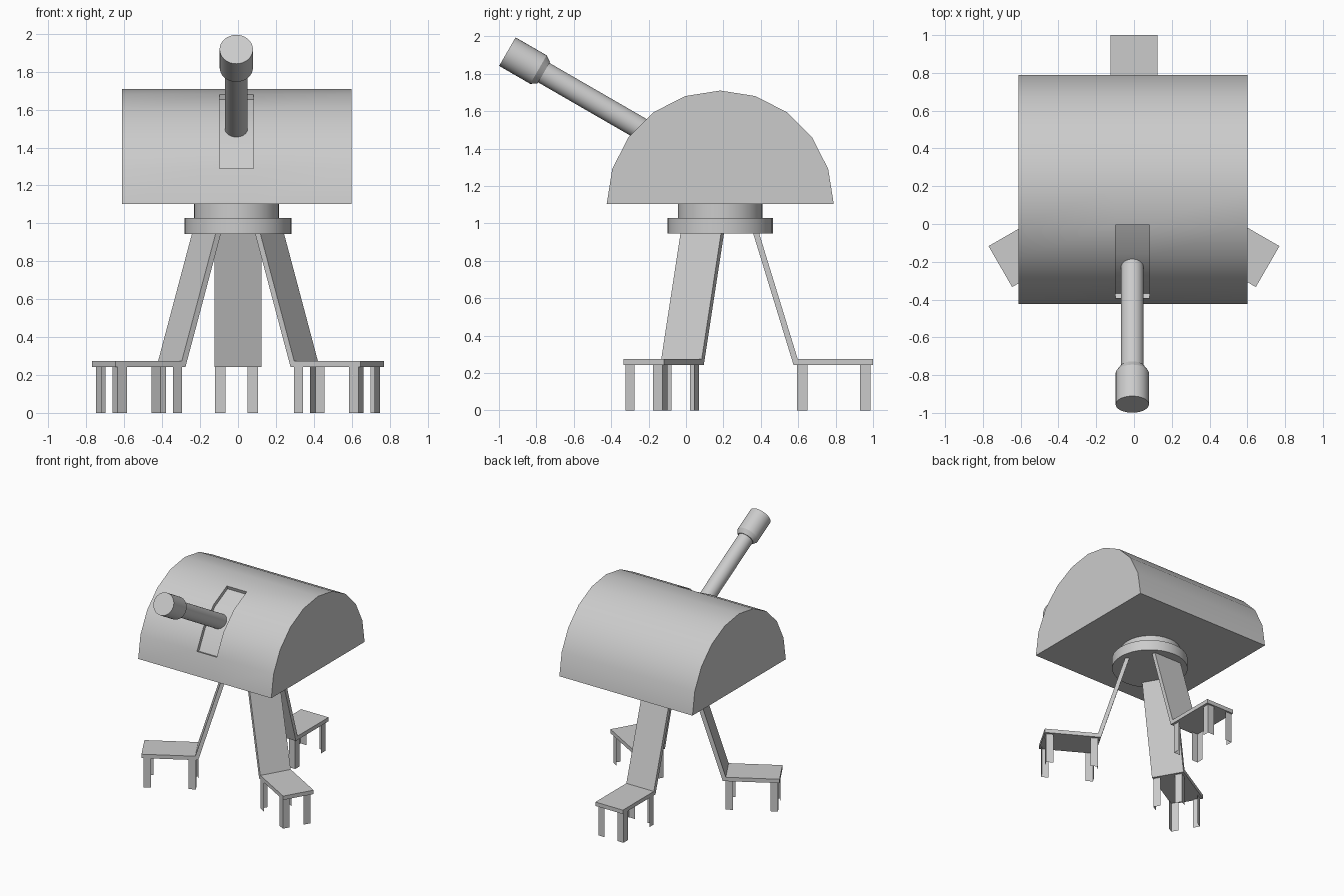
import bpy, bmesh
from math import sin, cos, radians
from mathutils import Matrix, Vector

if "Cube" in bpy.data.objects:
    bpy.data.objects.remove(bpy.data.objects["Cube"])

CY = 0.183  # y of the turret's vertical axis


def finish(bm, name, smooth=False, recalc=True):
    bmesh.ops.remove_doubles(bm, verts=bm.verts, dist=1e-5)
    if recalc:
        bmesh.ops.recalc_face_normals(bm, faces=bm.faces)
    me = bpy.data.meshes.new(name)
    bm.to_mesh(me)
    bm.free()
    ob = bpy.data.objects.new(name, me)
    bpy.context.collection.objects.link(ob)
    if smooth:
        bpy.ops.object.select_all(action='DESELECT')
        ob.select_set(True)
        bpy.context.view_layer.objects.active = ob
        bpy.ops.object.shade_smooth_by_angle(angle=radians(30))
    return ob


def face(bm, pts):
    return bm.faces.new([bm.verts.new(p) for p in pts])


def lathe(name, profile, matrix, n=32):
    """Closed turned solid from (radius, height) pairs."""
    bm = bmesh.new()
    rings = [[bm.verts.new(matrix @ Vector((r * cos(6.2831853 * i / n), r * sin(6.2831853 * i / n), h)))
              for i in range(n)] for r, h in profile]
    for a, b in zip(rings, rings[1:]):
        for i in range(n):
            j = (i + 1) % n
            bm.faces.new((a[i], a[j], b[j], b[i]))
    bm.faces.new(rings[0][::-1])
    bm.faces.new(rings[-1])
    return finish(bm, name, True)


# Half-cylinder housing with a shallow recessed slot at the front
R, Z0, DEPTH, SEG = 0.607, 1.103, 0.028, 10
XS = (-0.612, -0.098, 0.082, 0.60)
SLOT = (1, 2, 3)


def arc(x, i, r=R):
    a = radians(180 * i / SEG)
    return (x, CY - r * cos(a), Z0 + r * sin(a))


bm = bmesh.new()
for s in range(3):
    xa, xb = XS[s], XS[s + 1]
    for i in range(SEG):
        if s == 1 and i in SLOT:
            q = R - DEPTH
            face(bm, [arc(xa, i, q), arc(xb, i, q), arc(xb, i + 1, q), arc(xa, i + 1, q)])
            for x in (xa, xb):
                face(bm, [arc(x, i), arc(x, i + 1), arc(x, i + 1, q), arc(x, i, q)])
        else:
            face(bm, [arc(xa, i), arc(xb, i), arc(xb, i + 1), arc(xa, i + 1)])
    face(bm, [arc(xa, 0), arc(xb, 0), arc(xb, SEG), arc(xa, SEG)])
for i in (SLOT[0], SLOT[-1] + 1):
    face(bm, [arc(XS[1], i), arc(XS[2], i), arc(XS[2], i, R - DEPTH), arc(XS[1], i, R - DEPTH)])
for x in (XS[0], XS[-1]):
    face(bm, [arc(x, i) for i in range(SEG + 1)])
finish(bm, "housing", True)

# Turntable discs
lathe("turntable_upper", [(0.225, 1.02), (0.225, 1.104)], Matrix.Translation((-0.008, CY, 0)))
lathe("turntable_lower", [(0.282, 0.945), (0.282, 1.028)], Matrix.Translation((0, CY, 0)))

# Barrel with flared muzzle, tilted 30 degrees up towards the front
tilt = Matrix.Translation((-0.009, -0.955, 1.918)) @ Matrix.Rotation(radians(60), 4, 'X')
lathe("barrel", [(0.06, -0.93), (0.06, -0.225), (0.066, -0.225), (0.088, -0.192), (0.088, 0)], tilt)

# Three legs with foot plates, each foot on four angle-section posts
LEG = [(0.175, 0.95), (0.207, 0.95), (0.414, 0.275), (0.817, 0.275), (0.817, 0.243), (0.392, 0.243)]
W, ARM = 0.125, 0.056


def leg(name, m):
    bm = bmesh.new()
    f = face(bm, [m @ Vector((-W, r, z)) for r, z in LEG])
    g = bmesh.ops.extrude_face_region(bm, geom=[f], use_keep_orig=True)
    shift = m.to_3x3() @ Vector((2 * W, 0, 0))
    bmesh.ops.translate(bm, vec=shift, verts=[v for v in g["geom"] if isinstance(v, bmesh.types.BMVert)])
    finish(bm, name + "_leg")
    bm = bmesh.new()
    for x, sx in ((-0.121, 1), (0.106, -1)):
        for y, sy in ((0.41, 1), (0.803, -1)):
            for dx, dy in ((sx * ARM, 0), (0, sy * ARM)):
                f = face(bm, [m @ Vector(p) for p in ((x, y, 0), (x + dx, y + dy, 0),
                                                      (x + dx, y + dy, 0.243), (x, y, 0.243))])
                f.normal_update()
                out = m.to_3x3() @ Vector((0, -sy, 0) if dx else (-sx, 0, 0))
                if f.normal.dot(out) < 0:
                    f.normal_flip()
    finish(bm, name + "_foot_posts", recalc=False)


centre = Matrix.Translation((0, CY, 0))
turn = centre @ Matrix.Rotation(radians(120), 4, 'Z')
leg("back", centre)
leg("left", turn)
leg("right", Matrix.Scale(-1, 4, (1, 0, 0)) @ turn)
